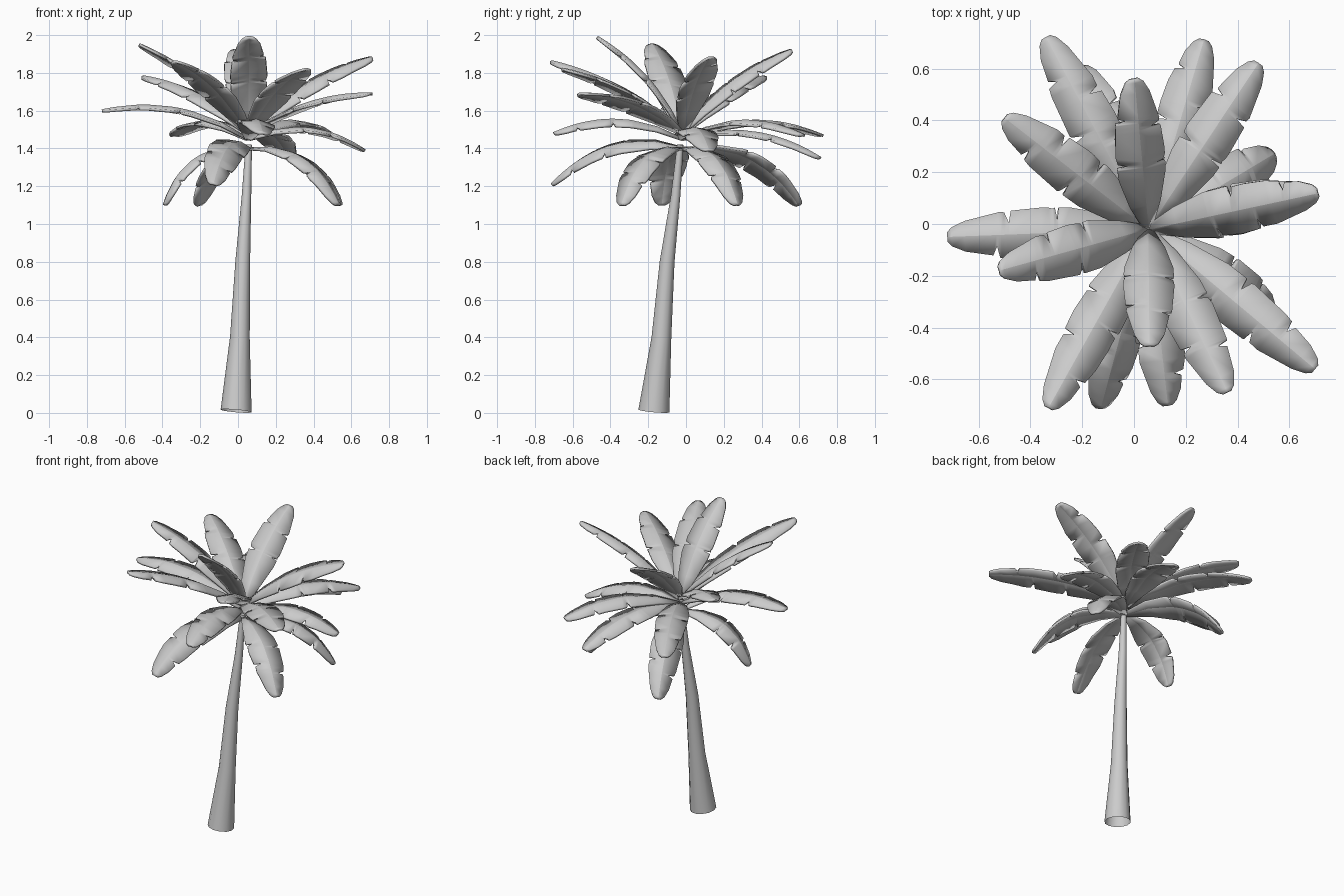
import bpy
import bmesh
import math
from mathutils import Vector

cube = bpy.data.objects.get("Cube")
if cube:
    bpy.data.objects.remove(cube, do_unlink=True)

# One plain material for the whole tree
grey = bpy.data.materials.new("light grey")
grey.use_nodes = True
colour = (0.6, 0.6, 0.6, 1)
grey.diffuse_color = colour
grey.node_tree.nodes["Principled BSDF"].inputs["Base Color"].default_value = colour


def finish(bm, name, angle):
    bmesh.ops.recalc_face_normals(bm, faces=bm.faces)
    mesh = bpy.data.meshes.new(name)
    bm.to_mesh(mesh)
    bm.free()
    mesh.materials.append(grey)
    obj = bpy.data.objects.new(name, mesh)
    bpy.context.collection.objects.link(obj)
    bpy.ops.object.select_all(action='DESELECT')
    obj.select_set(True)
    bpy.context.view_layer.objects.active = obj
    bpy.ops.object.shade_smooth_by_angle(angle=math.radians(angle))
    return obj


# Trunk: a leaning, tapering tube, open at the foot
def make_trunk():
    rings = [(-0.01, -0.17, 0.01, 0.082), (0.01, -0.13, 0.4, 0.052),
             (0.025, -0.1, 0.8, 0.039), (0.045, -0.055, 1.15, 0.025),
             (0.057, -0.03, 1.42, 0.017)]
    sides = 12
    bm = bmesh.new()
    loops = []
    for x, y, z, r in rings:
        loop = []
        for i in range(sides):
            a = math.tau * i / sides
            tilt = -0.12 * r * (math.cos(a) + math.sin(a)) / 1.41
            loop.append(bm.verts.new((x + r * math.cos(a), y + r * math.sin(a), z + tilt)))
        loops.append(loop)
    for low, high in zip(loops, loops[1:]):
        for i in range(sides):
            j = (i + 1) % sides
            bm.faces.new((low[i], low[j], high[j], high[i]))
    bm.faces.new(loops[-1])
    finish(bm, "trunk", 40)


# Leaf outline: position along the midrib and half width
OUTLINE = [(0, 0.015), (0.2, 0.062), (0.4, 0.094), (0.55, 0.098),
           (0.75, 0.088), (0.92, 0.058), (0.98, 0.036), (1, 0.018)]


def half_width(t):
    for (a, wa), (b, wb) in zip(OUTLINE, OUTLINE[1:]):
        if t <= b:
            return wa + (wb - wa) * (t - a) / (b - a)
    return OUTLINE[-1][1]


# Each side of the leaf is a strip from midrib to edge, with narrow torn notches.
# A positive roll tips the blade to its right, seen from the root.
def make_leaf(name, tip, root_z, lift, roll, shift):
    root, tip = Vector((0.055, -0.02, root_z)), Vector(tip)
    chord = tip - root
    level = Vector((0, 0, 1)).cross(chord).normalized()
    bow = chord.normalized().cross(level) * 4 * lift
    cos_r, sin_r = math.cos(math.radians(roll)), math.sin(math.radians(roll))

    def frame(t):
        tangent = chord + bow * (1 - 2 * t)
        up = tangent.cross(level).normalized()
        centre = root + chord * t + bow * t * (1 - t)
        return centre, level * cos_r + up * sin_r, up * cos_r - level * sin_r

    notches = {1: (0.52 + shift, 0.8 + shift), -1: (0.44 - shift, 0.68 - shift)}
    rows = {t: {1: 1, -1: 1} for t, w in OUTLINE}
    for s, places in notches.items():
        for t in places:
            for offset, depth in ((-0.012, 1), (0, 0.5), (0.02, 0.95)):
                rows.setdefault(round(t + offset, 4), {1: 1, -1: 1})[s] = depth

    bm = bmesh.new()
    strips = []
    for t in sorted(rows):
        centre, side, up = frame(t)
        row = {0: bm.verts.new(centre)}
        for s in (1, -1):
            w = half_width(t) * rows[t][s]
            row[s] = bm.verts.new(centre + side * s * w - up * 0.2 * w)
        strips.append(row)
    for a, b in zip(strips, strips[1:]):
        bm.faces.new((a[0], b[0], b[1], a[1]))
        bm.faces.new((a[-1], b[-1], b[0], a[0]))
    obj = finish(bm, name, 15)
    solid = obj.modifiers.new("thickness", 'SOLIDIFY')
    solid.thickness = 0.014
    solid.offset = 0


make_trunk()

# Crown tiers: root height, arch, then each leaf's tip and roll
tiers = {
    "upper_leaf": (1.48, 0.055, [
        ((0.06, -0.47, 1.99), 0), ((-0.52, -0.18, 1.95), 0), ((0.71, 0.12, 1.88), 15),
        ((0.0, 0.56, 1.92), 15), ((-0.5, 0.41, 1.78), 0), ((-0.33, -0.71, 1.86), 0),
        ((0.36, -0.65, 1.82), 0), ((0.7, -0.56, 1.69), 8)]),
    "middle_leaf": (1.45, 0.085, [
        ((-0.72, -0.05, 1.6), 0), ((-0.34, 0.72, 1.47), 0), ((0.27, 0.71, 1.35), 0),
        ((0.48, 0.62, 1.47), 0), ((0.67, 0.12, 1.39), 0), ((0.13, -0.7, 1.48), -8)]),
    "lower_leaf": (1.4, 0.11, [
        ((0.54, 0.27, 1.1), 0), ((0.53, -0.34, 1.1), 0), ((-0.13, -0.71, 1.21), -20),
        ((-0.39, -0.13, 1.1), 0), ((-0.21, 0.6, 1.1), -20)]),
}
for tier, (root_z, lift, leaves) in tiers.items():
    for i, (tip, roll) in enumerate(leaves):
        make_leaf(f"{tier}_{i + 1}", tip, root_z, lift, roll, 0.03 * (i % 3 - 1))
